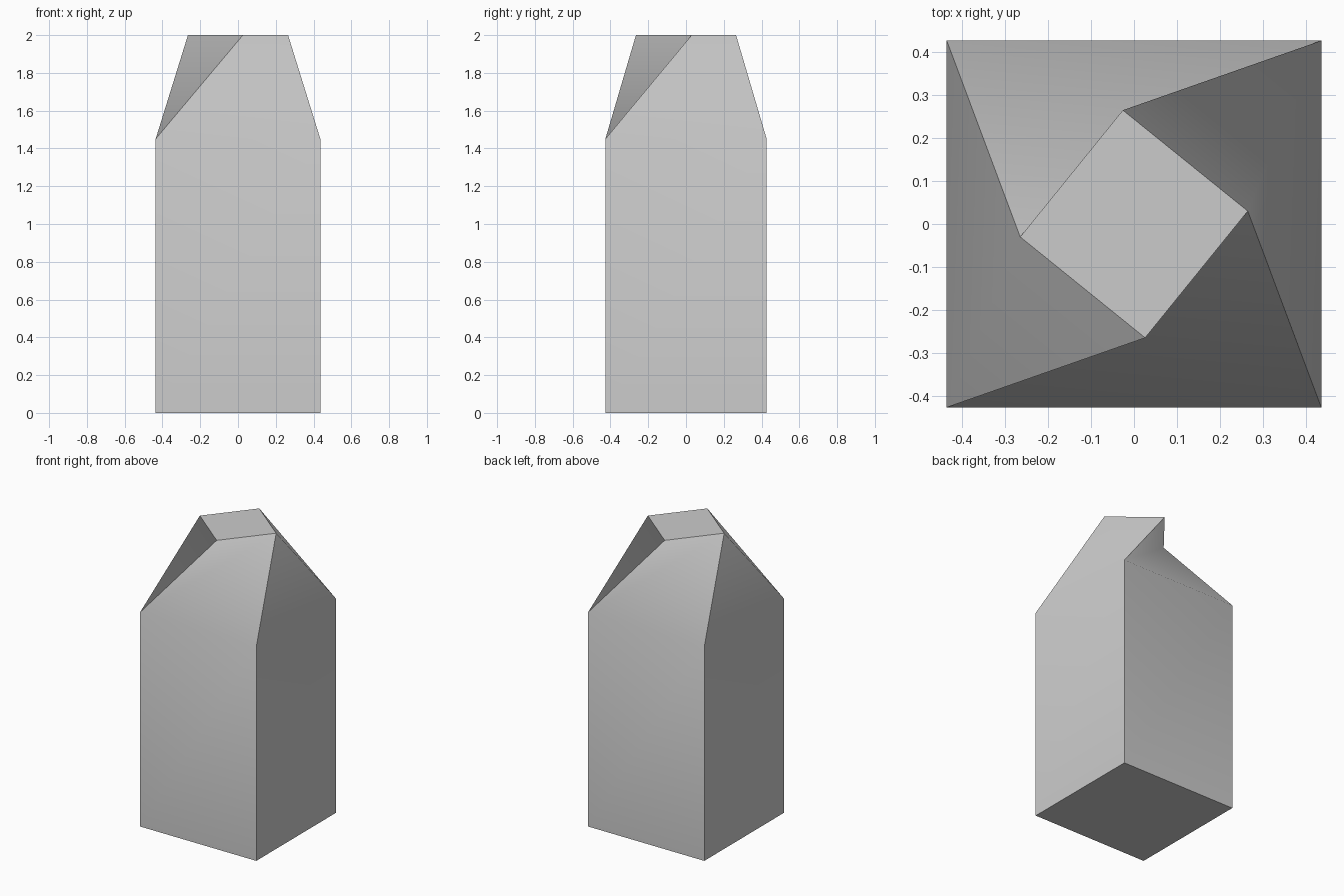
import bpy
import bmesh
import math

if "Cube" in bpy.data.objects:
    bpy.data.objects.remove(bpy.data.objects["Cube"])

HX, HY = 0.436, 0.427        # half width and depth of the shaft
SHOULDER, HEIGHT = 1.45, 2.0

bm = bmesh.new()


def ring(points, z):
    return [bm.verts.new((x, y, z)) for x, y in points]


# Rectangular shaft, counter-clockwise from front left
corners = [(-HX, -HY), (HX, -HY), (HX, HY), (-HX, HY)]
base = ring(corners, 0)
shoulder = ring(corners, SHOULDER)

# Small twisted square on top, each corner paired with a shoulder corner
cap = ring([(0.026, -0.265), (0.265, 0.03), (-0.026, 0.265), (-0.265, -0.03)], HEIGHT)

bm.faces.new(base[::-1])
bm.faces.new(cap)
for i in range(4):
    j = (i + 1) % 4
    # Straight wall, then the twisted panel above it
    bm.faces.new((base[i], base[j], shoulder[j], shoulder[i]))
    panel = [shoulder[i], shoulder[j], cap[j], cap[i]]
    # Front and back panels fold inward, side panels fold outward:
    # the first corner decides which diagonal the panel folds along
    k = i % 2
    bm.faces.new(panel[k:] + panel[:k])

mesh = bpy.data.meshes.new("twisted_pillar")
bm.to_mesh(mesh)
bm.free()
pillar = bpy.data.objects.new("twisted_pillar", mesh)
bpy.context.collection.objects.link(pillar)

# Walls blend softly into the panels, all other edges stay sharp
bpy.context.view_layer.objects.active = pillar
pillar.select_set(True)
bpy.ops.object.shade_smooth_by_angle(angle=math.radians(35))
